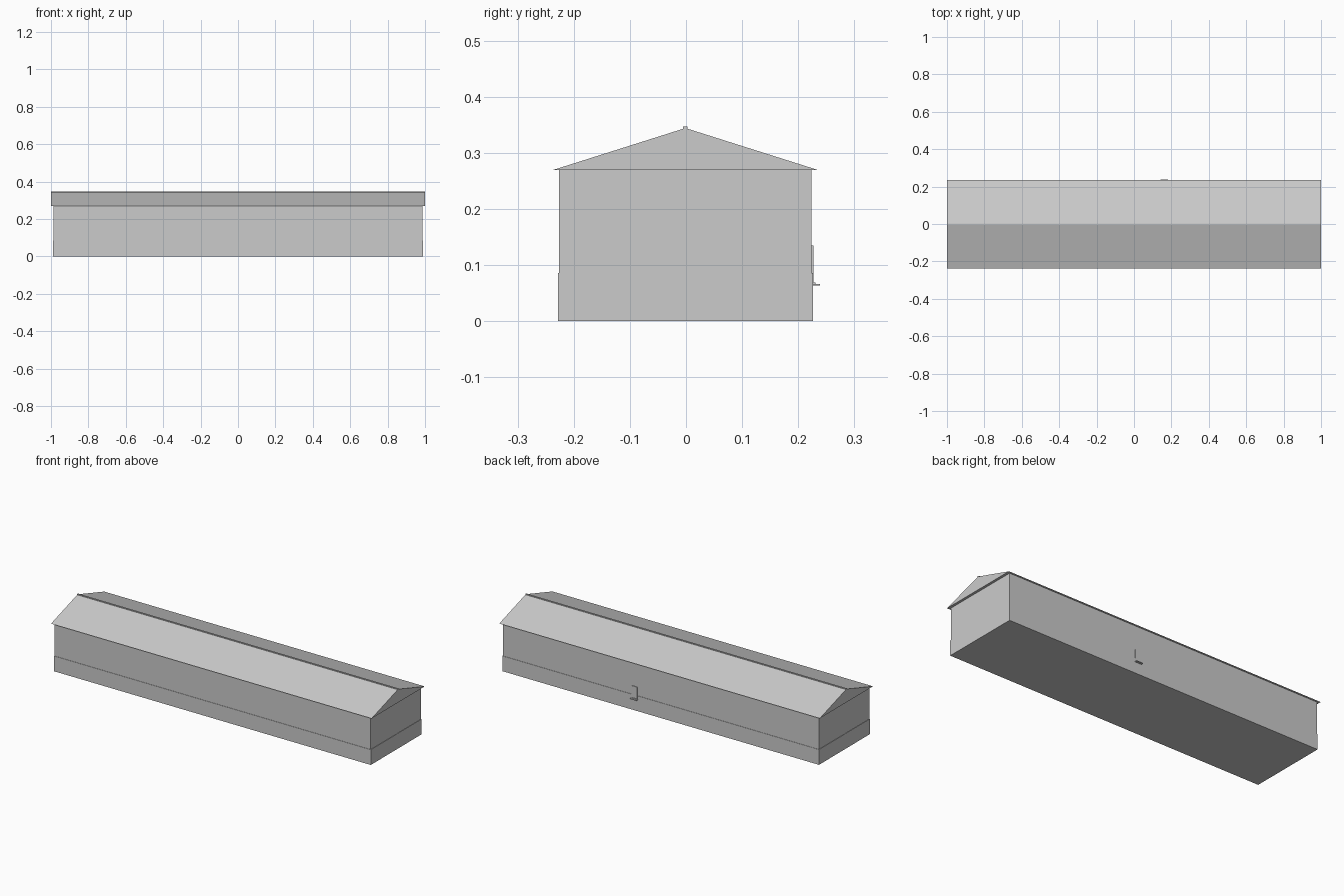
import bpy
import bmesh

if "Cube" in bpy.data.objects:
    bpy.data.objects.remove(bpy.data.objects["Cube"], do_unlink=True)

# One flat grey for the whole building
grey = bpy.data.materials.new("plain grey")
grey.use_nodes = True
colour = (0.6, 0.6, 0.6, 1)
grey.diffuse_color = colour
grey.node_tree.nodes["Principled BSDF"].inputs["Base Color"].default_value = colour


def extrude_profile(name, profile, x0, x1):
    """Solid with a (y, z) cross-section running along x."""
    bm = bmesh.new()
    face = bm.faces.new([bm.verts.new((x0, y, z)) for y, z in profile])
    moved = bmesh.ops.extrude_face_region(bm, geom=[face])["geom"]
    verts = [v for v in moved if isinstance(v, bmesh.types.BMVert)]
    bmesh.ops.translate(bm, vec=(x1 - x0, 0, 0), verts=verts)
    bmesh.ops.recalc_face_normals(bm, faces=bm.faces)
    mesh = bpy.data.meshes.new(name)
    bm.to_mesh(mesh)
    bm.free()
    mesh.materials.append(grey)
    obj = bpy.data.objects.new(name, mesh)
    bpy.context.collection.objects.link(obj)
    return obj


def box(name, x0, x1, y0, y1, z0, z1):
    return extrude_profile(name, [(y0, z0), (y1, z0), (y1, z1), (y0, z1)], x0, x1)


MID = -0.001          # centre line of the hall
EAVE, RIDGE = 0.269, 0.344

# Plinth, slightly wider than the walls
box("plinth", -0.988, 0.988, MID - 0.227, MID + 0.227, 0, 0.086)

# Walls
box("walls", -0.986, 0.986, MID - 0.225, MID + 0.225, 0.086, EAVE)

# Gable roof with a small overhang on all sides
extrude_profile("roof", [(MID - 0.237, EAVE), (MID + 0.237, EAVE),
                         (MID, RIDGE)], -1, 1)

# Ridge cap
box("ridge_cap", -1, 1, MID - 0.004, MID + 0.004, RIDGE - 0.003, RIDGE + 0.003)

# Back door with its sill and step
box("back_door", 0.145, 0.18, 0.22, 0.2275, 0.064, 0.135)
box("door_sill", 0.145, 0.18, 0.22, 0.231, 0.064, 0.069)
box("door_step", 0.142, 0.183, 0.22, 0.239, 0.063, 0.066)
